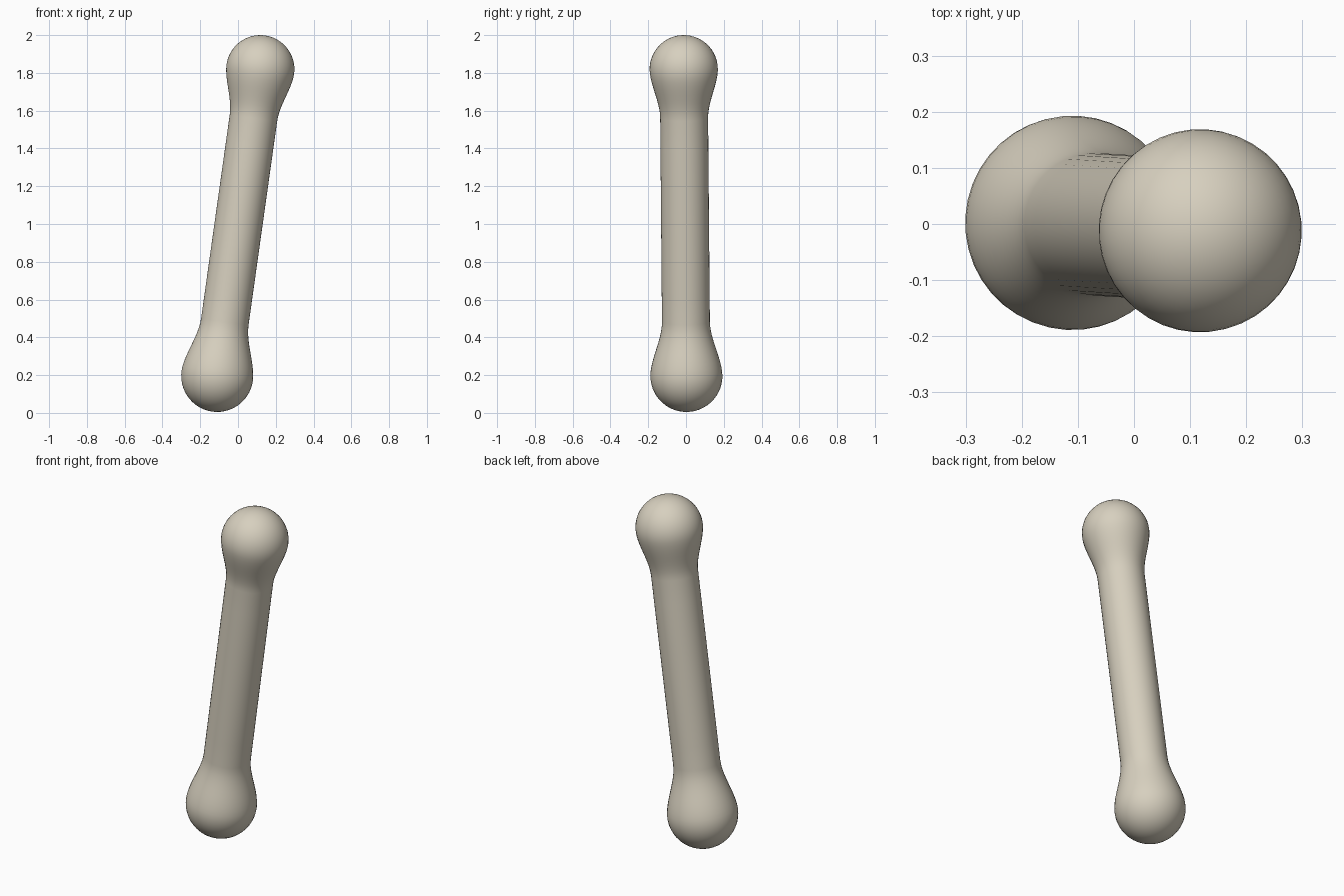
import bpy, bmesh, math
from mathutils import Vector

if "Cube" in bpy.data.objects:
    bpy.data.objects.remove(bpy.data.objects["Cube"])

# Centres and radii of the two rounded ends, and the shaft between them
LOW, LOW_R = Vector((-0.11, 0.002, 0.196)), 0.191
TOP, TOP_R = Vector((0.118, -0.012, 1.819)), 0.181
SHAFT_R = 0.127
AXIS = TOP - LOW
LENGTH = AXIS.length


def knob(radius, flare):
    """Outline (distance along axis, radius) from the pole to the shaft."""
    pts = []
    for i in range(15):
        a = math.radians(98) * i / 14
        pts.append((-radius * math.cos(a), radius * math.sin(a)))
    # Smooth flare from the ball down to the shaft
    u0, r0 = pts[-1]
    slope = -math.tan(math.radians(8)) * (flare - u0)
    for i in range(1, 11):
        t = i / 10
        h00, h10 = 2*t**3 - 3*t**2 + 1, t**3 - 2*t**2 + t
        r = h00 * r0 + h10 * slope + (1 - h00) * SHAFT_R
        pts.append((u0 + (flare - u0) * t, r))
    return pts


# Full outline: lower knob, straight shaft, upper knob mirrored
low = knob(LOW_R, 0.29)
top = [(LENGTH - u, r) for u, r in reversed(knob(TOP_R, 0.26))]
a, b = low[-1][0], top[0][0]
shaft = [(a + (b - a) * i / 8, SHAFT_R) for i in range(1, 8)]
outline = low + shaft + top

# Spin the outline around the leaning axis
bm = bmesh.new()
verts = [bm.verts.new((r, 0, u)) for u, r in outline]
edges = [bm.edges.new(pair) for pair in zip(verts, verts[1:])]
bmesh.ops.spin(bm, geom=verts + edges, cent=(0, 0, 0), axis=(0, 0, 1),
               angle=math.tau, steps=40)
bmesh.ops.remove_doubles(bm, verts=bm.verts[:], dist=0.0005)
bmesh.ops.recalc_face_normals(bm, faces=bm.faces[:])
lean = AXIS.to_track_quat('Z', 'Y').to_matrix().to_4x4()
bm.transform(lean)
bmesh.ops.translate(bm, verts=bm.verts[:], vec=LOW)
for f in bm.faces:
    f.smooth = True

mesh = bpy.data.meshes.new("bone")
bm.to_mesh(mesh)
bm.free()
bone = bpy.data.objects.new("bone", mesh)
bpy.context.collection.objects.link(bone)

# Bone colour
mat = bpy.data.materials.new("pale bone")
mat.diffuse_color = (0.68, 0.63, 0.52, 1)
mat.use_nodes = True
mat.node_tree.nodes["Principled BSDF"].inputs["Base Color"].default_value = mat.diffuse_color
mesh.materials.append(mat)
